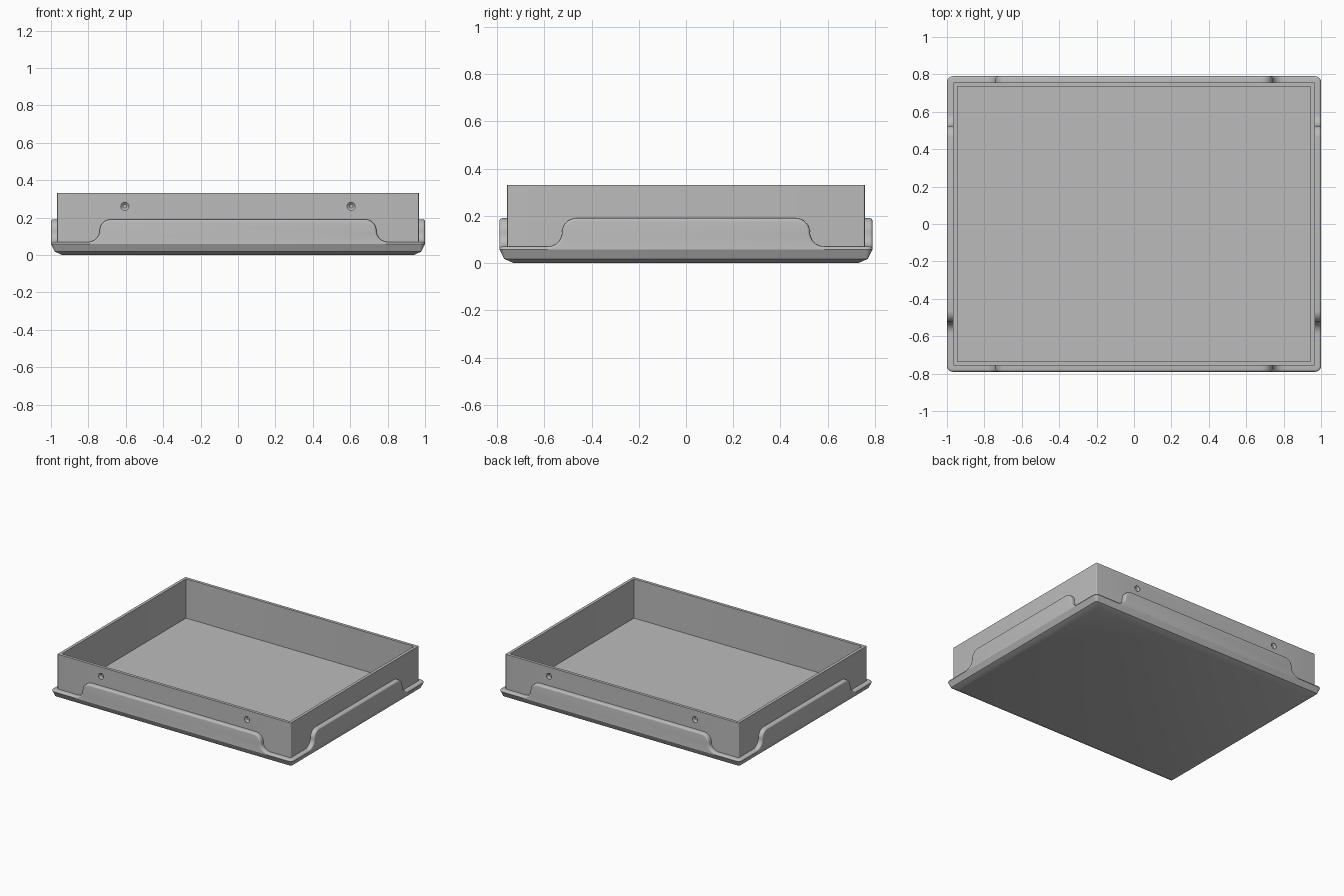
import bpy, bmesh
from math import sin, cos, pi
from mathutils import Matrix, Vector

cube = bpy.data.objects.get("Cube")
if cube:
    bpy.data.objects.remove(cube)

HX, HY = 1.0, 0.79          # outer half sizes
WALL = 0.033                # wall set back from the rim
RIM, FILLET = 0.07, 0.012   # rim height and edge rounding

grey = bpy.data.materials.new("plain grey")
grey.use_nodes = True
colour = (0.5, 0.5, 0.5, 1)
grey.diffuse_color = colour
grey.node_tree.nodes["Principled BSDF"].inputs["Base Color"].default_value = colour


def loft(name, rings):
    """Join closed rings of points into a capped solid."""
    bm = bmesh.new()
    loops = [[bm.verts.new(p) for p in ring] for ring in rings]
    n = len(loops[0])
    for a, b in zip(loops, loops[1:]):
        for i in range(n):
            j = (i + 1) % n
            bm.faces.new((a[i], a[j], b[j], b[i]))
    bm.faces.new(loops[0][::-1])
    bm.faces.new(loops[-1])
    bmesh.ops.recalc_face_normals(bm, faces=bm.faces)
    mesh = bpy.data.meshes.new(name)
    bm.to_mesh(mesh)
    bm.free()
    mesh.materials.append(grey)
    obj = bpy.data.objects.new(name, mesh)
    bpy.context.collection.objects.link(obj)
    return obj


def smooth(obj):
    bpy.ops.object.select_all(action="DESELECT")
    obj.select_set(True)
    bpy.context.view_layer.objects.active = obj
    bpy.ops.object.shade_smooth_by_angle(angle=pi / 6)


def rounded_rect(inset, z, steps=6):
    r = max(0.03 - inset, 0.006)
    pts = []
    for q, (sx, sy) in enumerate([(1, 1), (-1, 1), (-1, -1), (1, -1)]):
        for k in range(steps + 1):
            a = (q + k / steps) * pi / 2
            pts.append((sx * (HX - inset - r) + r * cos(a),
                        sy * (HY - inset - r) + r * sin(a), z))
    return pts


# Rounding shared by rim and side panels: (inset, distance below the face)
fillet = [(FILLET * (1 - cos(k * pi / 8)), FILLET * (1 - sin(k * pi / 8)))
          for k in range(5)]

# Tray: chamfered foot, rounded rim, upright walls and sunken floor
profile = [(0.06, 0), (0.02, 0.018)]
profile += [(d, RIM - drop) for d, drop in fillet]
profile += [(WALL, RIM), (WALL, 0.33), (WALL + 0.022, 0.33), (WALL + 0.022, 0.036)]
tray = loft("tray", [rounded_rect(d, z) for d, z in profile])

# Shallow conical dimples in the front and back walls
for sx in (-1, 1):
    for sy in (-1, 1):
        wall_y = HY - WALL
        rings = [[(sx * 0.605 + r * cos(a * pi / 12), sy * y, 0.26 + r * sin(a * pi / 12))
                  for a in range(24)]
                 for r, y in ((0.022, wall_y + 0.01), (0.022, wall_y - 0.004), (0.01, wall_y - 0.014))]
        cutter = loft("dimple_cutter", rings)
        cutter.hide_render = True
        mod = tray.modifiers.new("dimple", "BOOLEAN")
        mod.operation, mod.solver, mod.object = "DIFFERENCE", "EXACT", cutter
        bpy.context.view_layer.objects.active = tray
        bpy.ops.object.modifier_apply(modifier=mod.name)
        bpy.data.objects.remove(cutter)
smooth(tray)


def panel_outline(half, t, depth, steps=10):
    """Raised panel with S-shaped ends, shrunk by t."""
    r, top = 0.06, 0.19
    right = [(half + 2 * r, RIM - FILLET)]
    for k in range(steps + 1):      # hollow curve rising from the rim
        a = k / steps * pi / 2
        right.append((half + 2 * r - (r + t) * sin(a), RIM + r - (r + t) * cos(a)))
    for k in range(1, steps + 1):   # round shoulder
        a = k / steps * pi / 2
        right.append((half + (r - t) * cos(a), top - r + (r - t) * sin(a)))
    left = [(-u, z) for u, z in reversed(right)]
    return [Vector((u, -depth, z)) for u, z in right + left]


# One raised panel on each side of the tray
for name, half, reach, turn in (("front_panel", 0.68, HY, 0), ("left_panel", 0.465, HX, 1),
                                ("back_panel", 0.68, HY, 2), ("right_panel", 0.465, HX, 3)):
    spin = Matrix.Rotation(turn * pi / 2, 3, "Z")
    layers = [(0, reach - WALL - 0.005)]
    layers += [(FILLET - drop, reach - d) for d, drop in reversed(fillet)]
    layers = [(0, reach - WALL - 0.005)] + [
        (FILLET * (1 - cos(k * pi / 8)), reach - FILLET * (1 - sin(k * pi / 8)))
        for k in range(4, -1, -1)][::-1]
    layers = layers[:1] + sorted(layers[1:], key=lambda s: s[1])
    smooth(loft(name, [[spin @ p for p in panel_outline(half, t, depth)]
                       for t, depth in layers]))
